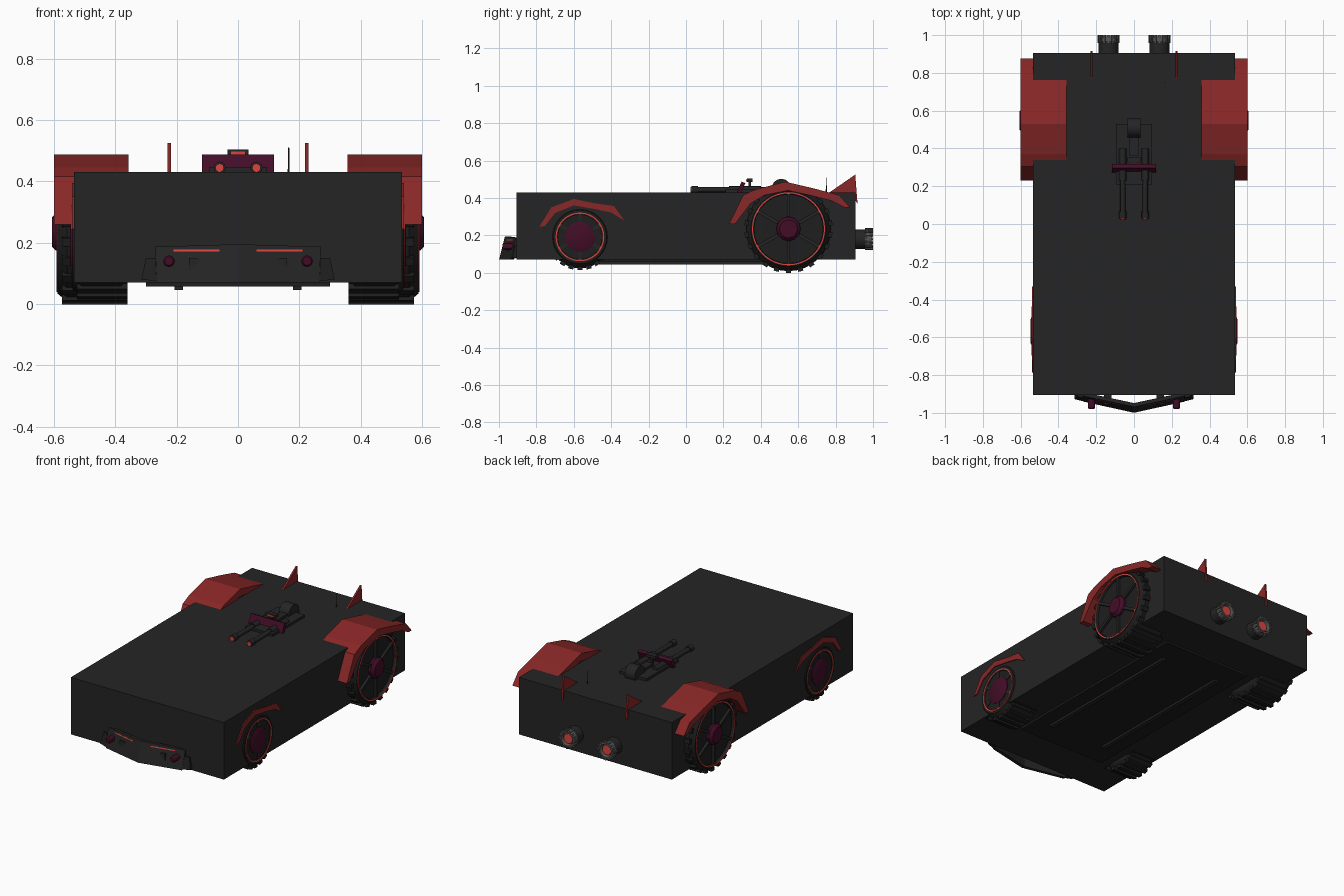
import bpy, bmesh
from math import sin, cos, pi
from mathutils import Matrix, Vector

cube = bpy.data.objects.get("Cube")
if cube:
    bpy.data.objects.remove(cube)


def material(name, r, g, b):
    m = bpy.data.materials.new(name)
    m.use_nodes = True
    m.diffuse_color = (r, g, b, 1)
    m.node_tree.nodes["Principled BSDF"].inputs["Base Color"].default_value = (r, g, b, 1)
    return m


BODY = material("charcoal", 0.018, 0.018, 0.018)
TYRE = material("rubber black", 0.013, 0.013, 0.013)
RED = material("dark red", 0.25, 0.02, 0.02)
GLOW = material("bright red", 0.7, 0.06, 0.05)
PLUM = material("plum", 0.055, 0.004, 0.02)
GREY = material("steel grey", 0.09, 0.09, 0.09)


def finish(bm, name, mat, smooth=False):
    bmesh.ops.recalc_face_normals(bm, faces=bm.faces)
    mesh = bpy.data.meshes.new(name)
    bm.to_mesh(mesh)
    bm.free()
    mesh.materials.append(mat)
    ob = bpy.data.objects.new(name, mesh)
    bpy.context.collection.objects.link(ob)
    if smooth:
        bpy.ops.object.select_all(action='DESELECT')
        ob.select_set(True)
        bpy.context.view_layer.objects.active = ob
        bpy.ops.object.shade_smooth_by_angle()
    return ob


def box(name, mat, centre, size, tilt=0):
    bm = bmesh.new()
    m = Matrix.Translation(centre) @ Matrix.Rotation(tilt, 4, 'X') @ Matrix.Diagonal((*size, 1))
    bmesh.ops.create_cube(bm, size=1, matrix=m)
    return finish(bm, name, mat)


def turned(name, mat, centre, profile, axis='X', side=1, segs=32):
    """Turn (distance along axis, radius) points into a round part."""
    bm = bmesh.new()
    rings = []
    for d, r in profile:
        ring = []
        for i in range(segs):
            a = 2 * pi * i / segs
            u, v = r * cos(a), r * sin(a)
            p = {'X': (side * d, u, v), 'Y': (u, d, v), 'Z': (u, v, d)}[axis]
            ring.append(bm.verts.new(Vector(centre) + Vector(p)))
        rings.append(ring)
    for a, b in zip(rings, rings[1:]):
        for i in range(segs):
            j = (i + 1) % segs
            bm.faces.new((a[i], a[j], b[j], b[i]))
    bm.faces.new(rings[0])
    bm.faces.new(rings[-1])
    return finish(bm, name, mat, True)


def extruded(name, mat, outline, x0, x1):
    """Extrude a side outline of (y, z) points from x0 to x1."""
    bm = bmesh.new()
    face = bm.faces.new([bm.verts.new((x0, y, z)) for y, z in outline])
    geo = bmesh.ops.extrude_face_region(bm, geom=[face])["geom"]
    bmesh.ops.translate(bm, vec=(x1 - x0, 0, 0), verts=[v for v in geo if isinstance(v, bmesh.types.BMVert)])
    return finish(bm, name, mat)


def lugs(name, mat, centre, radius, count, size, axis='X'):
    """Ring of blocks around an axis."""
    bm = bmesh.new()
    for i in range(count):
        spin = Matrix.Rotation(2 * pi * i / count, 4, axis)
        m = Matrix.Translation(centre) @ spin @ Matrix.Translation((0, 0, radius)) @ Matrix.Diagonal((*size, 1))
        bmesh.ops.create_cube(bm, size=1, matrix=m)
    return finish(bm, name, mat)


def wheel(label, s, y, z, r, x0, x1, rim, hub, dip, bulge):
    c = (0, y, z)
    n = label + ("_left" if s > 0 else "_right")
    inner = x1 - dip
    turned(n + "_tyre", TYRE, c, [(x0, r - 0.03), (x0 + 0.02, r), (x1 - 0.03, r), (x1, r - 0.025),
                                  (x1, rim), (inner, rim - 0.005), (inner, 0.01)], side=s)
    lugs(n + "_tread", TYRE, (s * (x0 + x1 - 0.015) / 2, y, z), r, 22, (x1 - x0 - 0.015, 0.028, 0.02))
    lugs(n + "_spokes", BODY, (s * (inner + dip / 2), y, z), (rim + hub) / 2, 6, (dip, 0.018, rim - hub))
    # thin painted ring around the rim
    bm = bmesh.new()
    loops = [[bm.verts.new((s * (x1 + 0.002), y + q * cos(a * pi / 24), z + q * sin(a * pi / 24)))
              for a in range(48)] for q in (rim - 0.003, rim + 0.005)]
    for i in range(48):
        j = (i + 1) % 48
        bm.faces.new((loops[0][i], loops[0][j], loops[1][j], loops[1][i]))
    ring = finish(bm, n + "_ring", GLOW)
    mod = ring.modifiers.new("thickness", 'SOLIDIFY')
    mod.thickness, mod.offset = 0.003, 0
    turned(n + "_hub", PLUM, c, [(inner - 0.01, hub), (x1, hub), (x1 + bulge, hub * 0.75)], side=s, segs=12)


# Hull and underside rails
box("hull", BODY, (0, 0, 0.25), (1.07, 1.81, 0.36))
box("belly_plate", TYRE, (0, 0, 0.068), (0.6, 1.3, 0.02))

rear_arch = [(0.23, 0.26), (0.305, 0.415), (0.37, 0.445), (0.53, 0.487), (0.68, 0.452), (0.82, 0.415), (0.877, 0.35),
             (0.845, 0.35), (0.78, 0.385), (0.66, 0.415), (0.545, 0.44), (0.42, 0.415), (0.345, 0.37), (0.262, 0.26)]
front_arch = [(-0.785, 0.245), (-0.72, 0.35), (-0.6, 0.395), (-0.49, 0.372), (-0.385, 0.357), (-0.33, 0.28),
              (-0.40, 0.322), (-0.49, 0.342), (-0.6, 0.36), (-0.70, 0.32), (-0.755, 0.25)]

for s, tag in ((1, "left"), (-1, "right")):
    box("belly_rail_" + tag, BODY, (s * 0.193, 0, 0.058), (0.028, 1.0, 0.025))
    # Wheels
    wheel("rear_wheel", s, 0.548, 0.235, 0.226, 0.36, 0.588, 0.19, 0.065, 0.015, 0.018)
    wheel("front_wheel", s, -0.567, 0.192, 0.168, 0.36, 0.54, 0.125, 0.082, 0.004, 0.008)
    # Fenders
    extruded("rear_fender_" + tag, RED, rear_arch, s * 0.357, s * 0.6)
    extruded("front_fender_" + tag, RED, front_arch, s * 0.4, s * 0.541)
    # Tail fins
    extruded("tail_fin_" + tag, RED, [(0.76, 0.425), (0.905, 0.525), (0.917, 0.37), (0.88, 0.42)], s * 0.219, s * 0.23)
    # Exhausts
    c = (s * 0.135, 0, 0.18)
    turned("exhaust_pipe_" + tag, BODY, c, [(0.9, 0.052), (0.965, 0.052)], 'Y')
    turned("exhaust_nozzle_" + tag, GREY, c, [(0.957, 0.05), (0.965, 0.055), (0.998, 0.05), (0.998, 0.04),
                                              (0.975, 0.035)], 'Y')
    lugs("nozzle_ribs_" + tag, GREY, (s * 0.135, 0.979, 0.18), 0.053, 16, (0.009, 0.042, 0.012), 'Y')
    turned("exhaust_glow_" + tag, GLOW, c, [(0.97, 0.036), (0.985, 0.03)], 'Y')
    # Turret guns
    g = (s * 0.06, 0, 0.444)
    turned("gun_barrel_" + tag, BODY, g, [(0.04, 0.014), (0.4, 0.014)], 'Y', segs=12)
    turned("gun_sleeve_" + tag, BODY, g, [(0.23, 0.02), (0.4, 0.02)], 'Y', segs=12)
    turned("gun_muzzle_" + tag, BODY, g, [(0.03, 0.02), (0.065, 0.02)], 'Y', segs=12)
    turned("muzzle_glow_" + tag, GLOW, g, [(0.025, 0.014), (0.031, 0.014)], 'Y', segs=12)
    # Headlights
    turned("headlight_" + tag, PLUM, (s * 0.225, 0, 0.14), [(-0.98, 0.014), (-0.972, 0.019), (-0.92, 0.019)],
           'Y', segs=12)

# Ram plate: swept panels leaning back towards the top
def ram_point(x, z, out=0):
    return (x, -0.998 + 0.22 * abs(x) + (z - 0.075) * 0.25 - out, z)


for s, tag in ((1, "left"), (-1, "right")):
    panels = (("ram_panel_", [(0, 0.07), (0, 0.195), (0.27, 0.187), (0.265, 0.07)], 0, BODY, 0.02),
              ("ram_flap_", [(0.265, 0.075), (0.27, 0.15), (0.3, 0.15), (0.315, 0.08)], 0, TYRE, 0.02),
              ("ram_stripe_", [(0.06, 0.172), (0.06, 0.178), (0.21, 0.178), (0.21, 0.172)], 0.001, GLOW, 0.003))
    for name, pts, out, mat, thick in panels:
        bm = bmesh.new()
        lower = [bm.verts.new(ram_point(s * x, z, out)) for x, z in pts]
        upper = [bm.verts.new(v.co + Vector((0, thick, 0))) for v in lower]
        bm.faces.new(lower)
        bm.faces.new(upper)
        for i in range(4):
            j = (i + 1) % 4
            bm.faces.new((lower[i], lower[j], upper[j], upper[i]))
        finish(bm, name + tag, mat)
    box("ram_strut_" + tag, BODY, (s * 0.14, -0.925, 0.13), (0.04, 0.06, 0.04))

# Turret
box("turret_base", BODY, (0, 0.37, 0.437), (0.19, 0.32, 0.018))
box("gun_shield", PLUM, (0, 0.295, 0.455), (0.235, 0.022, 0.062), -0.4)
turned("ammo_drum", BODY, (0, 0.51, 0.45), [(-0.035, 0.052), (0.035, 0.052)])
box("ammo_feed", BODY, (0, 0.43, 0.45), (0.05, 0.14, 0.02))
box("sight", BODY, (0, 0.34, 0.494), (0.07, 0.03, 0.018))
box("sight_post", BODY, (0, 0.34, 0.47), (0.014, 0.014, 0.04))
box("sight_lens", GLOW, (0, 0.324, 0.493), (0.045, 0.004, 0.01))

# Antenna
turned("antenna", BODY, (0.165, 0.75, 0), [(0.43, 0.003), (0.51, 0.002)], 'Z', segs=8)
